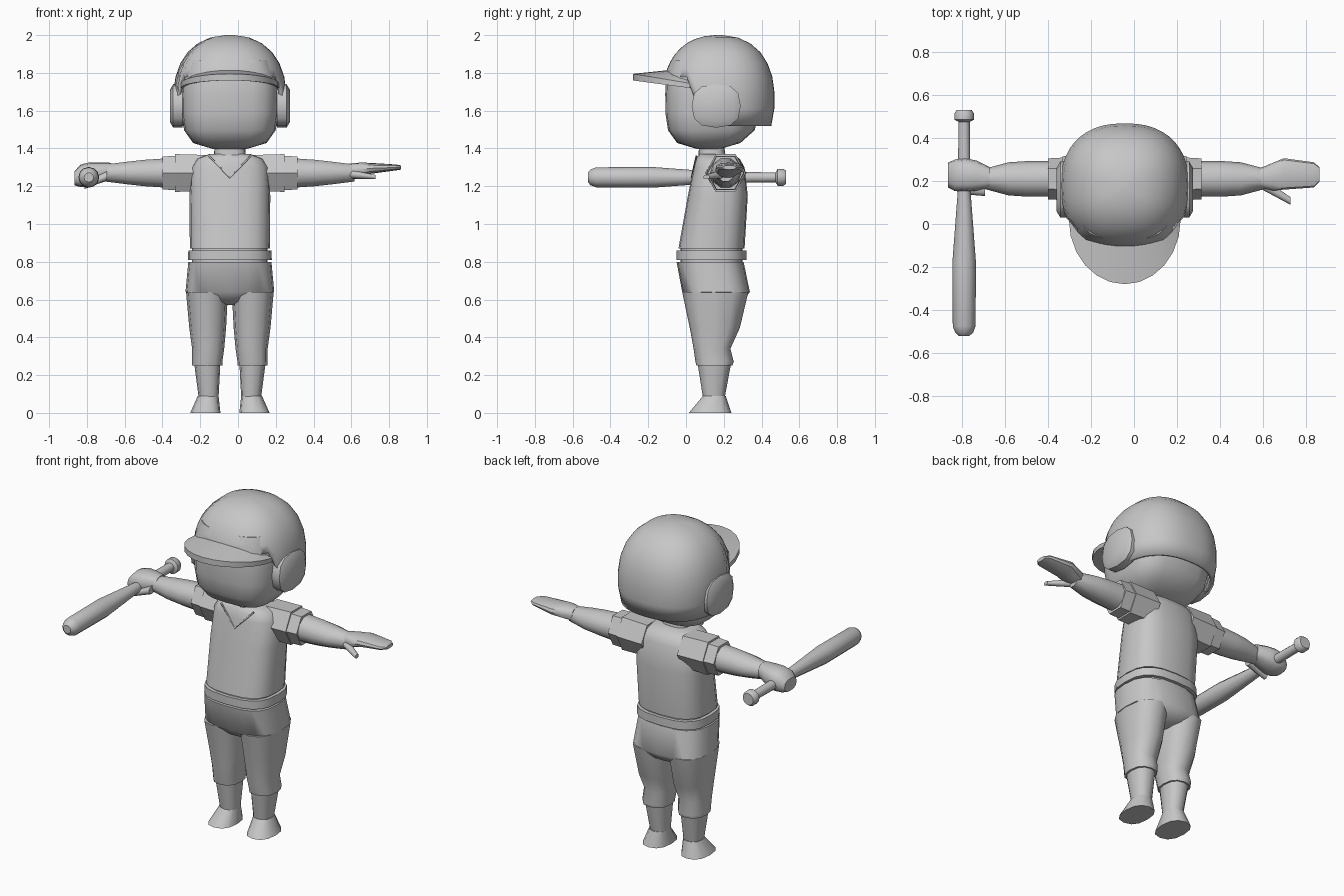
import bpy, bmesh
from math import sin, cos, pi, radians, copysign

default_cube = bpy.data.objects.get("Cube")
if default_cube:
    bpy.data.objects.remove(default_cube, do_unlink=True)

midline = -.043  # every part is built around the body's midline
shade = (.57, .57, .57, 1)
grey = bpy.data.materials.new("plain grey")
grey.use_nodes = True
grey.diffuse_color = shade
grey.node_tree.nodes["Principled BSDF"].inputs["Base Color"].default_value = shade


def place(name, data):
    part = bpy.data.objects.new(name, data)
    part.location.x = midline
    data.materials.append(grey)
    bpy.context.collection.objects.link(part)
    return part


def skin(name, rings, close_start=True, angle=40):
    """Join a row of outlines into one smooth-shaded part with closed ends."""
    bm = bmesh.new()
    rows = [[bm.verts.new(point) for point in outline] for outline in rings]
    for low, high in zip(rows, rows[1:]):
        for i in range(len(low)):
            bm.faces.new((low[i - 1], low[i], high[i], high[i - 1]))
    if close_start:
        bm.faces.new(rows[0])
    bm.faces.new(rows[-1])
    bmesh.ops.recalc_face_normals(bm, faces=bm.faces)
    mesh = bpy.data.meshes.new(name)
    bm.to_mesh(mesh)
    bm.free()
    part = place(name, mesh)
    bpy.ops.object.select_all(action='DESELECT')
    part.select_set(True)
    bpy.context.view_layer.objects.active = part
    bpy.ops.object.shade_smooth_by_angle(angle=radians(angle))
    return part


def ring(axis, position, a_low, a_high, b_low, b_high, sides=12, power=2):
    """Rounded outline across an axis that fills the given bounds."""
    turns = [2 * pi * i / sides for i in range(sides)]
    tallest = max(sin(turn) for turn in turns)
    points = []
    for turn in turns:
        across, up = cos(turn), sin(turn) / tallest
        across = copysign(abs(across) ** (2 / power), across)
        up = copysign(abs(up) ** (2 / power), up)
        a = (a_low + a_high + across * (a_high - a_low)) / 2
        b = (b_low + b_high + up * (b_high - b_low)) / 2
        points.append({'x': (position, a, b), 'y': (a, position, b), 'z': (a, b, position)}[axis])
    return points


def loft(name, axis, *sections, sides=12, power=2, angle=40):
    return skin(name, [ring(axis, *section, sides, power) for section in sections], angle=angle)


def trunk(name, *sections):
    """Part on the midline, by height, half width, front and back."""
    loft(name, 'z', *[(z, -half, half, front, back) for z, half, front, back in sections],
         sides=20, power=2.8, angle=50)


def bulge(z, middle, reach, power):
    """Relative width of a rounded solid at a height."""
    return max(0, 1 - abs((z - middle) / reach) ** power) ** (1 / power)


# Head: a rounded box whose back pulls in towards the neck
head_sections = []
for k in range(7):
    z = 1.66 - .265 * cos(pi * (k + .3) / 8)
    swell = bulge(z, 1.66, .265, 3.5)
    half = .257 * swell
    head_sections.append((z, -half, half, .15 - .26 * swell, .15 + .24 * swell ** 2))
loft("head", 'z', *head_sections, sides=20, power=3.2, angle=60)
trunk("neck", (1.3, .09, .06, .22), (1.42, .08, .07, .2))


# Helmet: a rounded shell whose rim drops from the brow to below the ears
def shell(z):
    swell = bulge(z, 1.66, .34, 2.3)
    half, depth = .3 * swell, .297 * swell
    return ring('z', z, -half, half, .172 - depth, .172 + depth, sides=44, power=2.35)


rims = [max(1.52, min(1.78, 1.78 - 2.5 * y)) for x, y, z in shell(1.66)]
helmet_rows = []
for k in range(9):
    rise = sin(pi / 2 * .97 * k / 8)
    helmet_rows.append([shell(rim + (2 - rim) * rise)[i] for i, rim in enumerate(rims)])
helmet = skin("helmet", helmet_rows, close_start=False)
wall = helmet.modifiers.new("thickness", 'SOLIDIFY')
wall.thickness = .02
wall.offset = -1

# Visor: a thin slab swept around the brow
visor_rows = []
for k in range(13):
    turn = pi * (k / 12 - .5)
    side, ahead = sin(turn), cos(turn)
    outer = (.26 * side, .02 - .3 * ahead)
    inner = (.24 * side, .05 - .14 * ahead)
    visor_rows.append([(*outer, 1.72 + .04 * ahead), (*outer, 1.745 + .05 * ahead),
                       (*inner, 1.75 + .065 * ahead), (*inner, 1.72 + .04 * ahead)])
skin("visor", visor_rows)

# Shirt, belt and hips
trunk("shirt", (.87, .212, -.04, .31), (1.15, .214, .01, .327), (1.3, .205, .04, .31),
      (1.345, .175, .05, .285), (1.37, .11, .07, .24))
trunk("belt", (.81, .222, -.05, .32), (.86, .22, -.05, .32))
trunk("waist", (.8, .2, -.03, .3), (.88, .2, -.03, .3))
trunk("hips", (.8, .22, -.05, .305), (.64, .235, -.02, .338), (.59, .12, .03, .3), (.57, .03, .08, .24))

# V neck trim
trim = bpy.data.curves.new("neck_trim", 'CURVE')
trim.dimensions = '3D'
trim.bevel_depth = .005
trim.bevel_resolution = 1
line = trim.splines.new('POLY')
line.points.add(2)
for point, side in zip(line.points, (-1, 0, 1)):
    lift = abs(side)
    point.co = (.11 * side, .03 + .025 * lift, 1.245 + .115 * lift, 1)
place("neck_trim", trim)

# Parts that repeat on both sides
for side, label in ((1, "left"), (-1, "right")):
    def leg_part(name, *sections):
        mirrored = [(z, side * inner, side * outer, front, back)
                    for z, inner, outer, front, back in sections]
        loft(f"{label}_{name}", 'z', *mirrored, power=2.4)

    def arm_part(name, *sections, sides=10):
        centred = [(side * x, .21 - deep, .21 + deep, 1.27 - tall, 1.27 + tall)
                   for x, deep, tall in sections]
        loft(f"{label}_{name}", 'x', *centred, sides=sides)

    leg_part("trouser_leg", (.64, .01, .232, -.02, .33), (.45, .02, .215, .02, .285),
             (.34, .03, .2, .04, .235), (.27, .04, .2, .05, .253), (.25, .04, .2, .055, .245))
    leg_part("shin", (.27, .05, .19, .06, .24), (.08, .06, .165, .09, .205))
    leg_part("shoe", (0, .05, .21, .015, .24), (.09, .06, .17, .09, .21))
    arm_part("sleeve", (.12, .11, .095), (.29, .105, .1), sides=6)
    arm_part("sleeve_cuff", (.27, .1, .09), (.357, .095, .088), sides=6)
    arm_part("arm", (.33, .083, .078), (.45, .083, .07), (.54, .077, .06), (.66, .045, .045))

    # Ear flap with a softened outer face
    flap = (.03, .29, 1.51, 1.74)
    face = (.06, .26, 1.54, 1.71)
    loft(f"{label}_ear_flap", 'x', (side * .25, *flap), (side * .3, *flap), (side * .318, *face), power=2.6)

# Open left hand
loft("left_hand", 'x', (.63, .17, .26, 1.24, 1.32), (.69, .155, .285, 1.25, 1.325),
     (.74, .16, .306, 1.265, 1.324), (.88, .17, .287, 1.284, 1.315), (.905, .195, .265, 1.288, 1.31), power=2.5)
loft("left_thumb", 'x', (.62, .17, .23, 1.24, 1.29), (.77, .09, .125, 1.237, 1.26))

# Right fist around the bat
loft("right_fist", 'x', (-.63, .17, .265, 1.235, 1.324), (-.69, .155, .295, 1.215, 1.326),
     (-.745, .15, .307, 1.195, 1.326), (-.79, .153, .3, 1.195, 1.315), (-.822, .17, .285, 1.205, 1.28), power=2.6)
loft("right_thumb", 'x', (-.65, .13, .19, 1.23, 1.28), (-.77, .14, .18, 1.185, 1.22))

# Bat, turned from distance along its length and radius
bat_profile = [(-.52, .025), (-.505, .042), (-.475, .053), (-.18, .055), (.15, .03),
               (.475, .026), (.485, .045), (.515, .045), (.53, .035)]
loft("bat", 'y', *[(y, -.747 - r, -.747 + r, 1.247 - r, 1.247 + r) for y, r in bat_profile])
